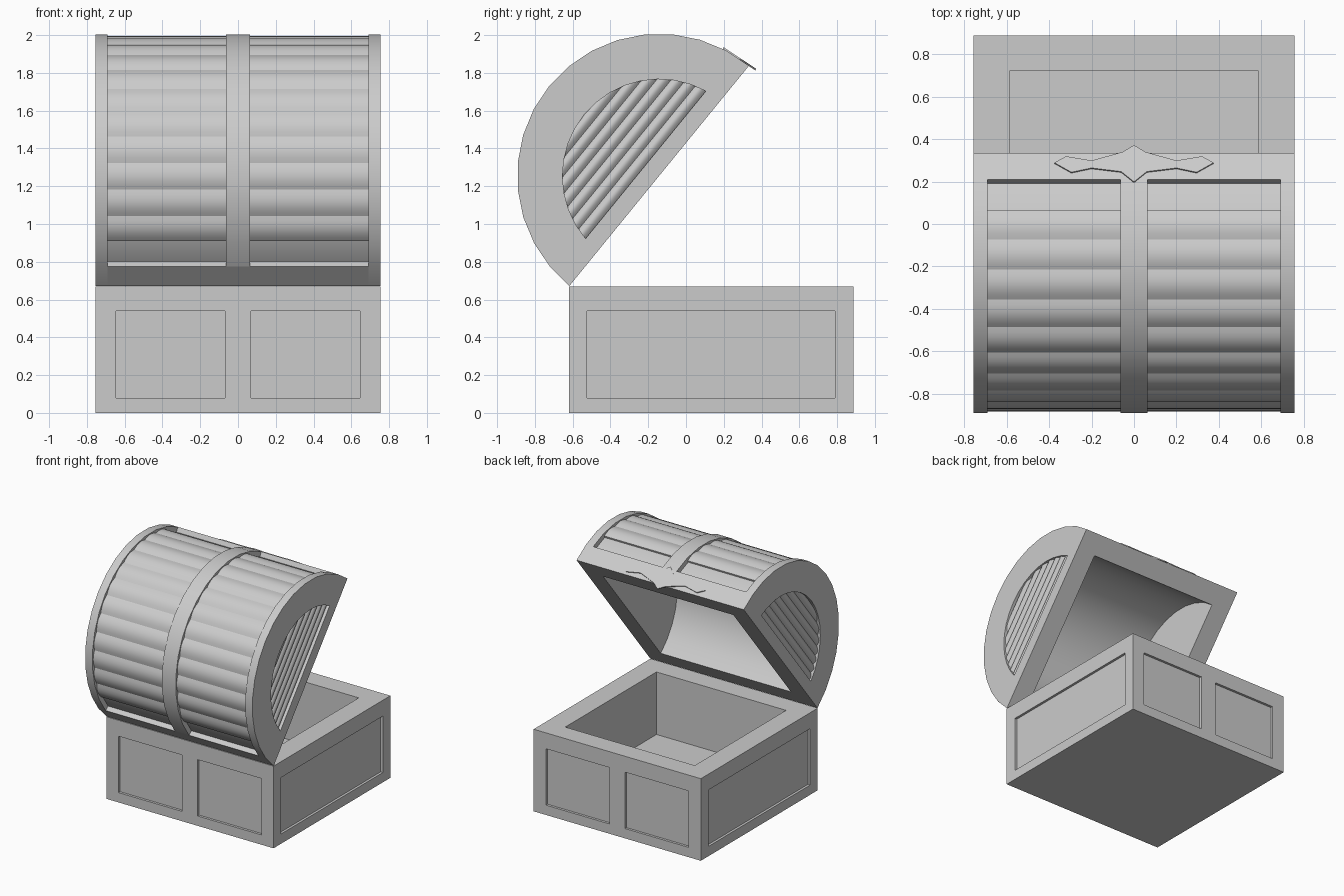
import bpy, bmesh, math
from mathutils import Matrix, Vector

if "Cube" in bpy.data.objects:
    bpy.data.objects.remove(bpy.data.objects["Cube"])

grey = bpy.data.materials.new("plain_grey")
grey.diffuse_color = (0.6, 0.6, 0.6, 1)
grey.use_nodes = True
grey.node_tree.nodes["Principled BSDF"].inputs["Base Color"].default_value = grey.diffuse_color

W, R, SEG = 0.755, 0.752, 16            # half width, lid radius, lid facets
LID = Matrix.Translation((0, -0.142, 1.255)) @ Matrix.Rotation(math.radians(50.8), 4, 'X')


def make(name, verts, faces, matrix=None):
    me = bpy.data.meshes.new(name)
    bm = bmesh.new()
    vs = [bm.verts.new(v) for v in verts]
    for f in faces:
        bm.faces.new([vs[i] for i in f])
    bmesh.ops.recalc_face_normals(bm, faces=bm.faces)
    if matrix:
        bm.transform(matrix)
    bm.to_mesh(me)
    bm.free()
    me.materials.append(grey)
    ob = bpy.data.objects.new(name, me)
    bpy.context.collection.objects.link(ob)
    return ob


def smooth(ob):
    bpy.ops.object.select_all(action='DESELECT')
    ob.select_set(True)
    bpy.context.view_layer.objects.active = ob
    bpy.ops.object.shade_smooth_by_angle(angle=math.radians(28))


def prism(name, pts, x0, x1):
    """Extrude a (y, z) profile along x, placed in the opened lid."""
    n = len(pts)
    verts = [(x, y, z) for x in (x0, x1) for y, z in pts]
    faces = [tuple(range(n)), tuple(range(n, 2 * n))]
    faces += [(i, (i + 1) % n, n + (i + 1) % n, n + i) for i in range(n)]
    return make(name, verts, faces, LID)


def polar(r, k):
    t = math.pi * k / SEG
    return (r * math.cos(t), r * math.sin(t))


def arc(r, k0=0, k1=SEG):
    return [polar(r, k) for k in range(k0, k1 + 1)]


def sector(name, r0, r1, k0, k1, x0, x1):
    return prism(name, arc(r1, k0, k1) + arc(r0, k0, k1)[::-1], x0, x1)


def box(name, x0, x1, y0, y1, z0, z1):
    v = [(x, y, z) for x in (x0, x1) for y in (y0, y1) for z in (z0, z1)]
    return make(name, v, [(0, 1, 3, 2), (4, 6, 7, 5), (0, 4, 5, 1),
                          (2, 3, 7, 6), (0, 2, 6, 4), (1, 5, 7, 3)])


# Base: box with an open cavity and recessed panels on every side
Y0, Y1, D = -0.62, 0.887, 0.02
base = box("chest_base", -W, W, Y0, Y1, 0, 0.67)
cutters = [box("cavity_cutter", -0.585, 0.585, -0.455, 0.722, 0.16, 0.9)]
for s in (-1, 1):
    a, b = sorted((s * 0.07, s * 0.645))
    for y in (Y0, Y1):
        cutters.append(box("panel_cutter", a, b, y - D, y + D, 0.08, 0.54))
    cutters.append(box("side_cutter", s * W - D, s * W + D, -0.523, 0.79, 0.08, 0.54))
bpy.context.view_layer.objects.active = base
for c in cutters:
    c.hide_render = True
    m = base.modifiers.new("cut", 'BOOLEAN')
    m.operation, m.solver, m.object = 'DIFFERENCE', 'EXACT', c
    bpy.ops.object.modifier_apply(modifier=m.name)
    bpy.data.objects.remove(c)

# Lid shell: arched core, hinge and front bands, centre strap
RI, XI, XB = 0.588, 0.588, 0.69
smooth(sector("lid_shell", RI, 0.712, 0, SEG, -XB, XB))
sector("lid_front_band", 0.70, R, 0, 1, -XB, XB)
sector("lid_hinge_band", 0.70, R, SEG - 1, SEG, -XB, XB)
smooth(sector("lid_centre_strap", 0.70, R, 1, SEG - 1, -0.063, 0.063))

# Curved planks across the lid
for k in range(2, SEG - 2):
    outer = [polar(0.726 + 0.014 * math.sin(math.pi * i / 6), k + i / 6) for i in range(7)]
    smooth(prism("lid_plank", outer + [polar(0.70, k + 1), polar(0.70, k)], -XB, XB))

# Lid ends: inner wall, rim with half-round hole, planked panel
RP, VP, XP = 0.512, 0.092, 0.728
a0 = math.asin(VP / RP)
hole = [(RP * math.cos(t), RP * math.sin(t))
        for t in (a0 + (math.pi - 2 * a0) * i / SEG for i in range(SEG + 1))]
N, PL, ST = SEG + 1, 7, 6
for s in (-1, 1):
    prism("lid_end_inner_wall", arc(RI), s * XI, s * XB)
    smooth(prism("lid_end_wall", arc(R), s * XB, s * (XP - 0.008)))
    loops = [(x, p) for x in (XP - 0.008, W) for p in (arc(R), hole)]
    verts = [(s * x, y, z) for x, p in loops for y, z in p]
    faces = []
    for a, b in ((0, 1), (1, 3), (3, 2), (2, 0)):
        for i in range(N):
            j = (i + 1) % N
            faces.append((a * N + i, a * N + j, b * N + j, b * N + i))
    smooth(make("lid_end_rim", verts, faces, LID))
    for p in range(PL):
        verts = []
        for i in range(ST + 1):
            v = VP + (RP - VP) * (p + i / ST) / PL
            w = math.sqrt(max(0.518 ** 2 - v * v, 0))
            x = s * (XP + 0.016 * math.sin(math.pi * i / ST))
            verts += [(x, -w, v), (x, w, v)]
        faces = [(2 * i, 2 * i + 1, 2 * i + 3, 2 * i + 2) for i in range(ST)]
        ob = make("lid_end_plank", verts, faces, LID)
        if ob.data.polygons[0].normal.x * s < 0:
            ob.data.flip_normals()
        smooth(ob)

# Clasp ornament: thin mirrored plate lying on the front band
half = [(0, 0.195), (0.06, 0.243), (0.2, 0.26), (0.295, 0.24), (0.375, 0.285),
        (0.32, 0.315), (0.2, 0.295), (0.055, 0.335), (0, 0.368)]
outline = half + [(-x, y) for x, y in half[-2:0:-1]]
nrm = Vector((0, 0.553, 0.833))
flat = [Vector((x, y, 1.838 - 0.664 * (y - 0.334))) for x, y in outline]
n = len(flat)
make("clasp_ornament", [p - nrm * 0.002 for p in flat] + [p + nrm * 0.007 for p in flat],
     [tuple(range(n)), tuple(range(n, 2 * n))] +
     [(i, (i + 1) % n, n + (i + 1) % n, n + i) for i in range(n)])
